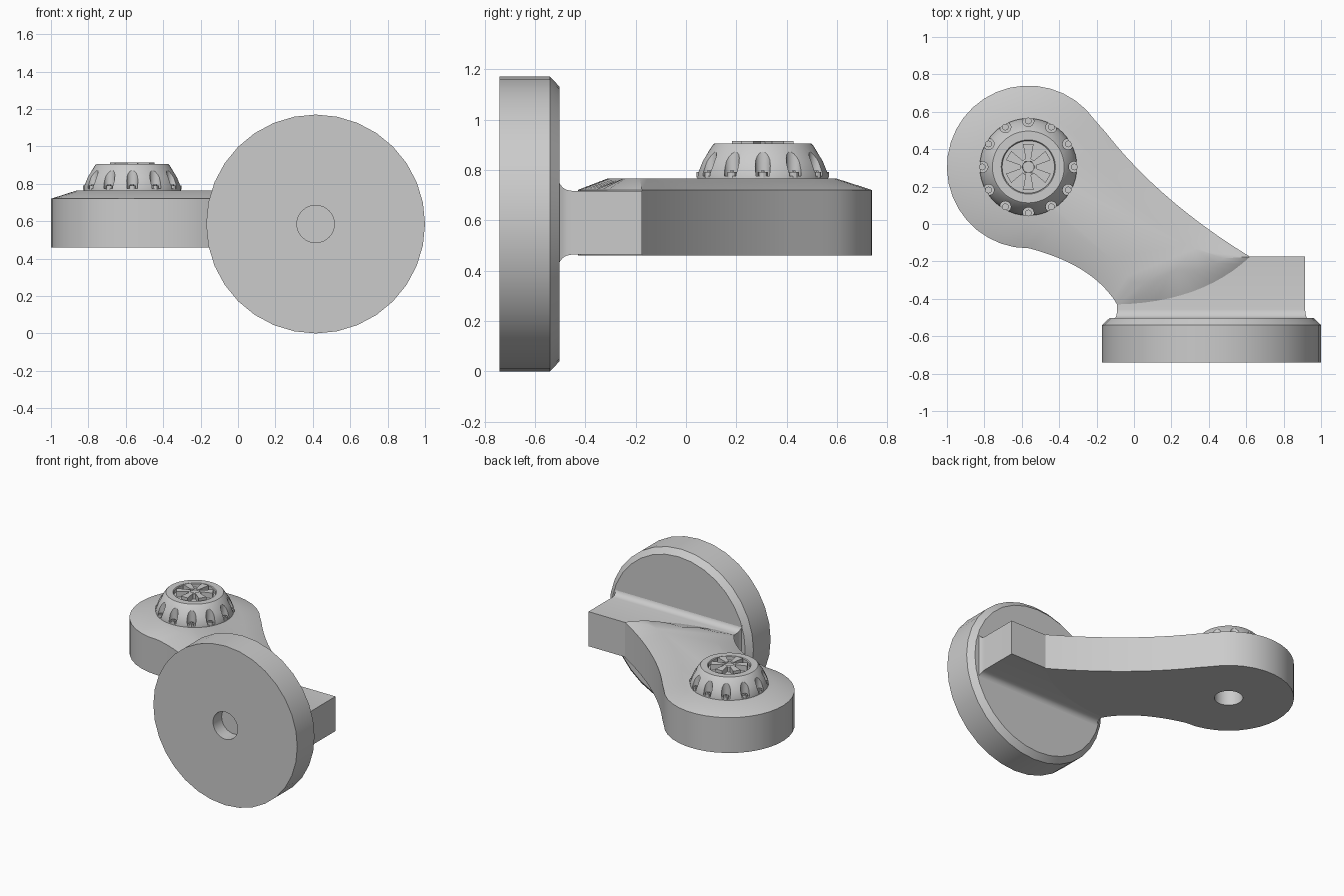
import bpy, bmesh
from math import sin, cos, pi, radians
from mathutils import Vector, Matrix, geometry

if "Cube" in bpy.data.objects:
    bpy.data.objects.remove(bpy.data.objects["Cube"], do_unlink=True)

GREY = (0.6, 0.6, 0.6, 1)
mat = bpy.data.materials.new("plain grey")
mat.use_nodes = True
mat.diffuse_color = GREY
mat.node_tree.nodes["Principled BSDF"].inputs["Base Color"].default_value = GREY

PIVOT = Vector((-0.565, 0.305, 0))


def finish(bm, name, matrix=Matrix(), smooth=True):
    """Turn a bmesh into a shaded object."""
    bmesh.ops.remove_doubles(bm, verts=bm.verts, dist=1e-5)
    bmesh.ops.recalc_face_normals(bm, faces=bm.faces)
    bm.transform(matrix)
    me = bpy.data.meshes.new(name)
    bm.to_mesh(me)
    bm.free()
    me.materials.append(mat)
    ob = bpy.data.objects.new(name, me)
    bpy.context.collection.objects.link(ob)
    if smooth:
        shade(ob)
    return ob


def activate(ob):
    bpy.ops.object.select_all(action='DESELECT')
    ob.select_set(True)
    bpy.context.view_layer.objects.active = ob


def shade(ob):
    activate(ob)
    bpy.ops.object.shade_smooth_by_angle(angle=radians(30))


def loft(bm, rings, cap=True):
    """Skin equal-length rings of points and cap both ends."""
    loops = [[bm.verts.new(p) for p in r] for r in rings]
    n = len(loops[0])
    for a, b in zip(loops, loops[1:]):
        for i in range(n):
            j = (i + 1) % n
            bm.faces.new((a[i], a[j], b[j], b[i]))
    if cap:
        bm.faces.new(loops[0][::-1])
        bm.faces.new(loops[-1])


def lathe(bm, profile, segs, at=Vector()):
    rings = [[at + Vector((r * cos(2 * pi * i / segs), r * sin(2 * pi * i / segs), z))
              for i in range(segs)] for r, z in profile]
    loft(bm, rings)


def cut(ob, cutter):
    """Subtract the cutter, then discard it."""
    cutter.hide_render = True
    mod = ob.modifiers.new("cut", 'BOOLEAN')
    mod.operation = 'DIFFERENCE'
    mod.solver = 'EXACT'
    mod.object = cutter
    activate(ob)
    bpy.ops.object.modifier_apply(modifier=mod.name)
    bpy.data.objects.remove(cutter, do_unlink=True)
    shade(ob)


def bezier(a, b, c, n=12):
    a, b, c = Vector(a), Vector(b), Vector(c)
    return [a * (1 - t) ** 2 + b * 2 * t * (1 - t) + c * t * t
            for t in (i / n for i in range(n))]


# Upright disc with a chamfered back rim and a blind hole in front
bm = bmesh.new()
lathe(bm, [(0.1, 0.1), (0.1, 0), (0.585, 0), (0.585, 0.2), (0.545, 0.238)], 32)
finish(bm, "mounting_disc",
       Matrix.Translation((0.415, -0.74, 0.585)) @ Matrix.Rotation(-pi / 2, 4, 'X'))

# Block joining arm and disc, flaring into the disc
bm = bmesh.new()
rings = []
steps = [(-0.175, 0), (-0.455, 0)]
steps += [(-0.455 - 0.05 * sin(a), 0.045 * (1 - cos(a))) for a in (pi / 8, pi / 4, 3 * pi / 8, pi / 2)]
for y, f in steps + [(-0.52, 0.045)]:
    x0, x1, z0, z1 = -0.09 - f / 3, 0.915 + f / 3, 0.463 - f, 0.717 + f
    rings.append([(x0, y, z0), (x1, y, z0), (x1, y, z1), (x0, y, z1)])
loft(bm, rings)
finish(bm, "connecting_block")

# Curved arm with a round end and a top sloping up from its edge
outline = [PIVOT.xy + 0.435 * Vector((cos(a), sin(a)))
           for a in (radians(35 + 235 * i / 24) for i in range(24))]
outline += bezier((-0.56, -0.13), (-0.215, -0.22), (-0.09, -0.43))
outline += bezier((-0.09, -0.43), (0.36, -0.42), (0.62, -0.175))
outline += bezier((0.62, -0.175), (0.09, 0.15), (-0.2, 0.555))
spine_end = Vector((0.2, -0.2))


def inset(p, d):
    q, t = geometry.intersect_point_line(p, PIVOT.xy, spine_end)
    t = min(max(t, 0), 1)
    to = PIVOT.xy.lerp(spine_end, t) - p
    return p + to * min(d / to.length, 0.8)


bm = bmesh.new()
loft(bm, [[p.to_3d() + Vector((0, 0, 0.46)) for p in outline],
          [p.to_3d() + Vector((0, 0, 0.72)) for p in outline],
          [inset(p, 0.14).to_3d() + Vector((0, 0, 0.765)) for p in outline]])
arm = finish(bm, "arm")
bm = bmesh.new()
lathe(bm, [(0.095, 0.4), (0.095, 0.7)], 32, PIVOT)
cut(arm, finish(bm, "pivot_hole_cutter"))

# Tapered knob with a round pocket in its top
bm = bmesh.new()
lathe(bm, [(0.26, 0.755), (0.26, 0.785), (0.24, 0.835), (0.198, 0.9), (0.192, 0.905),
           (0.145, 0.905), (0.14, 0.9), (0.14, 0.875)], 48, PIVOT)
knob = finish(bm, "knob")

# Twelve arched notches around the knob, each holding a small bolt
spots = [PIVOT + Vector((cos(a), sin(a), 0)) * 0.246 for a in (i * pi / 6 for i in range(12))]
bm = bmesh.new()
for s in spots:
    lathe(bm, [(0.03, 0.775), (0.03, 0.95)], 16, s)
cut(knob, finish(bm, "notch_cutter"))
bm = bmesh.new()
for s in spots:
    lathe(bm, [(0.018, 0.77), (0.018, 0.792)], 12, s)
    lathe(bm, [(0.009, 0.79), (0.009, 0.797)], 6, s)
finish(bm, "knob_bolts")

# Wheel inside the pocket: hub, outer ring and six flared spokes
bm = bmesh.new()
lathe(bm, [(0.045, 0.87), (0.045, 0.91), (0.034, 0.915), (0.03, 0.905)], 24, PIVOT)
finish(bm, "wheel_hub")
bm = bmesh.new()
for k in range(6):
    turn = Matrix.Rotation(radians(30 + 60 * k), 3, 'Z')
    rings = [[PIVOT + turn @ Vector(p) + Vector((0, 0, z)) for p in
              ((0.03, -0.012, 0), (0.122, -0.028, 0), (0.122, 0.028, 0), (0.03, 0.012, 0))]
             for z in (0.87, 0.915)]
    loft(bm, rings)
finish(bm, "wheel_spokes", smooth=False)
